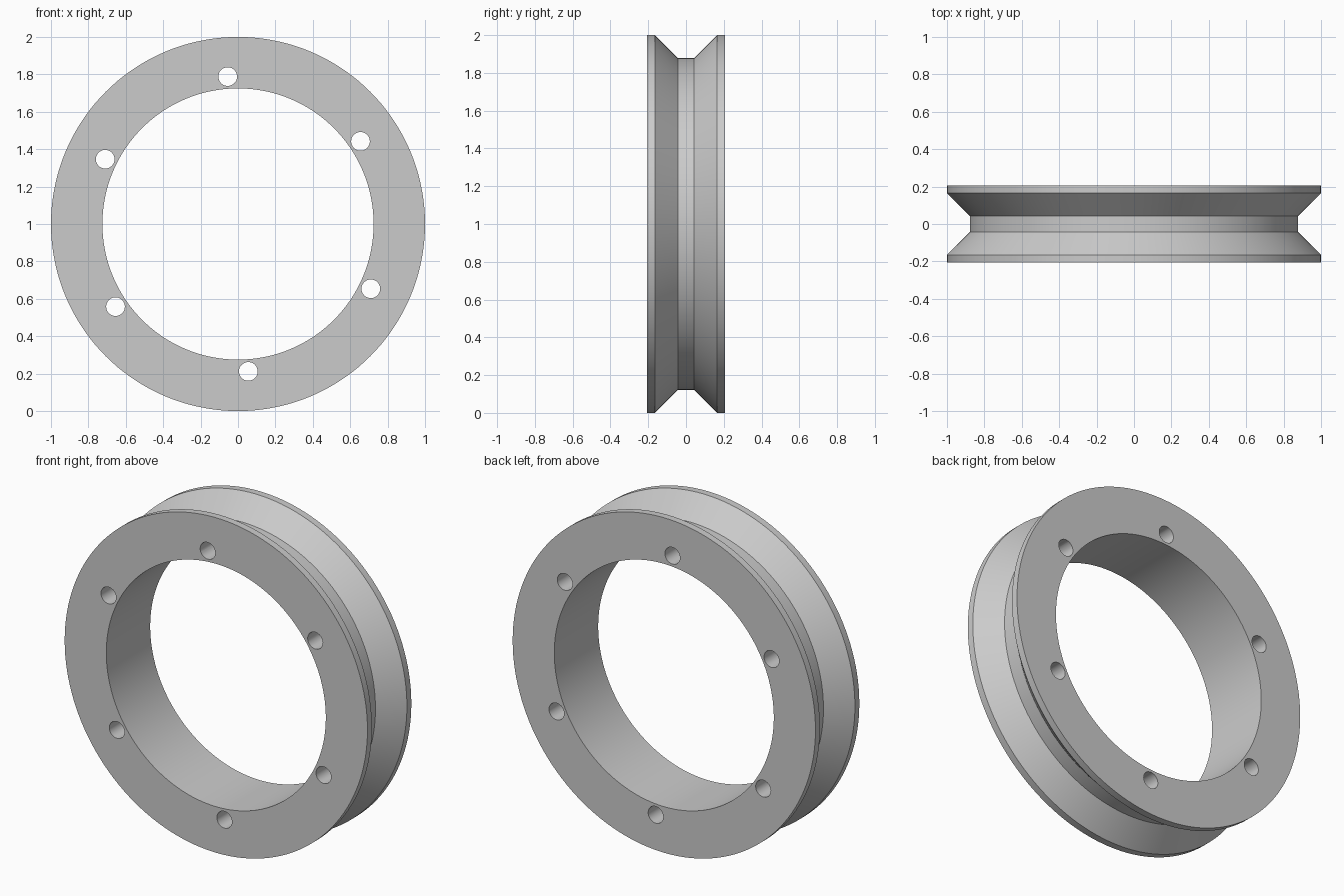
import bpy, bmesh, math
from mathutils import Matrix

if "Cube" in bpy.data.objects:
    bpy.data.objects.remove(bpy.data.objects["Cube"])

SEGMENTS = 144
CENTRE_Z = 1.0

grey = bpy.data.materials.new("light_grey")
grey.diffuse_color = (0.6, 0.6, 0.6, 1)
grey.use_nodes = True
grey.node_tree.nodes["Principled BSDF"].inputs["Base Color"].default_value = grey.diffuse_color


def finish(bm, name):
    bmesh.ops.recalc_face_normals(bm, faces=bm.faces[:])
    mesh = bpy.data.meshes.new(name)
    bm.to_mesh(mesh)
    bm.free()
    mesh.materials.append(grey)
    obj = bpy.data.objects.new(name, mesh)
    bpy.context.collection.objects.link(obj)
    return obj


# Grooved ring: closed (radius, y) profile turned around the y axis
half = [(0.725, 0.207), (1.0, 0.207), (1.0, 0.165), (0.878, 0.043)]
profile = half + [(r, -y) for r, y in reversed(half)]
bm = bmesh.new()
rings = []
for i in range(SEGMENTS):
    a = 2 * math.pi * i / SEGMENTS
    rings.append([bm.verts.new((r * math.cos(a), y, CENTRE_Z + r * math.sin(a)))
                  for r, y in profile])
n = len(profile)
for i in range(SEGMENTS):
    p, q = rings[i], rings[(i + 1) % SEGMENTS]
    for j in range(n):
        k = (j + 1) % n
        bm.faces.new((p[j], p[k], q[k], q[j]))
ring = finish(bm, "grooved_ring")

# Six bolt holes through both flanges
bm = bmesh.new()
for i in range(6):
    a = math.radians(94 + 60 * i)
    place = Matrix.Translation((0.79 * math.cos(a), 0, CENTRE_Z + 0.79 * math.sin(a)))
    bmesh.ops.create_cone(bm, cap_ends=True, segments=32, radius1=0.05, radius2=0.05,
                          depth=0.6, matrix=place @ Matrix.Rotation(math.pi / 2, 4, 'X'))
cutter = finish(bm, "bolt_hole_cutter")
cutter.hide_render = True

cut = ring.modifiers.new("bolt_holes", 'BOOLEAN')
cut.operation = 'DIFFERENCE'
cut.solver = 'EXACT'
cut.object = cutter
bpy.context.view_layer.objects.active = ring
ring.select_set(True)
bpy.ops.object.modifier_apply(modifier=cut.name)
bpy.data.objects.remove(cutter)

# Smooth round walls with crisp corners
bpy.ops.object.shade_smooth_by_angle(angle=math.radians(30))
